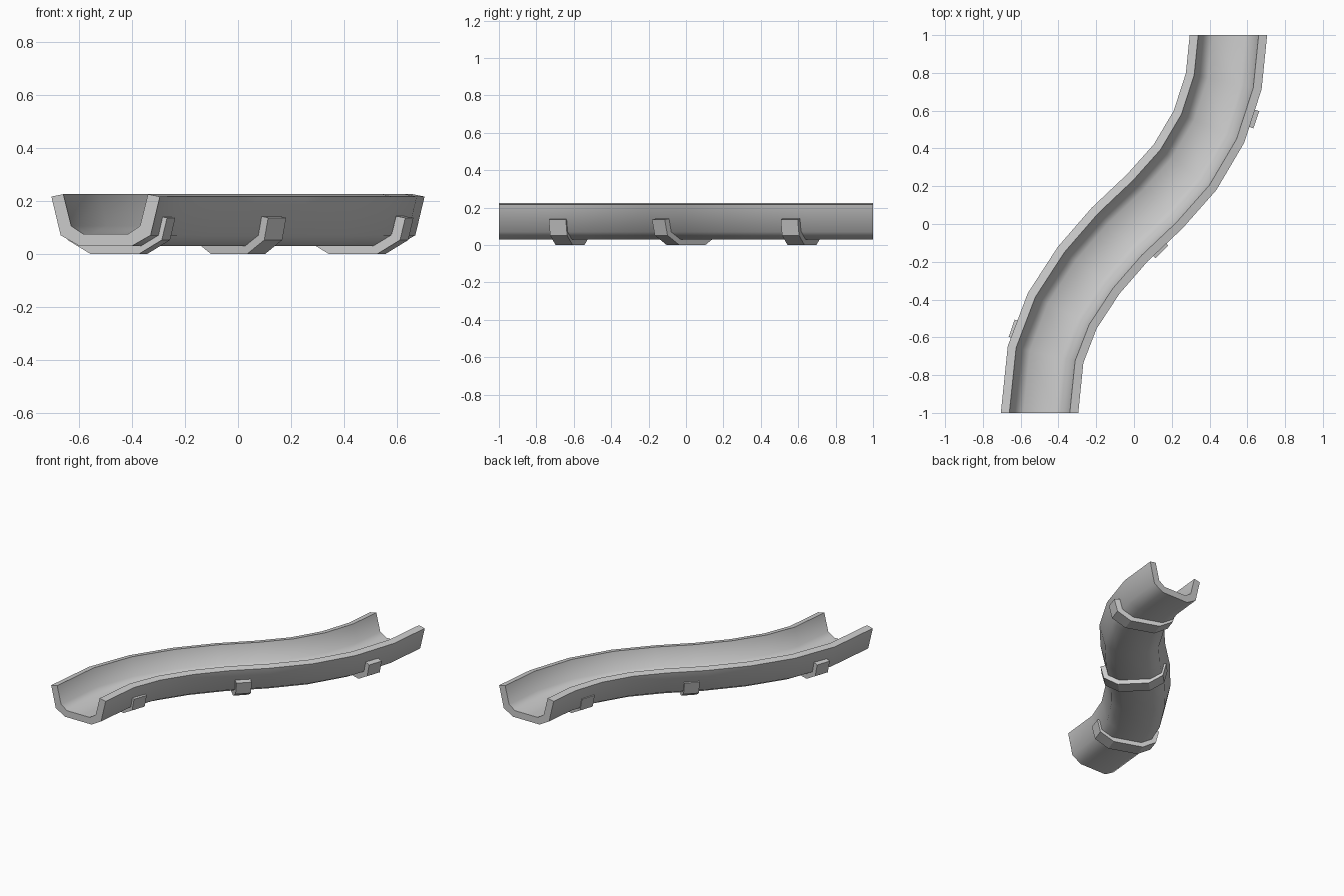
import bpy, math
from mathutils import Vector

if "Cube" in bpy.data.objects:
    bpy.data.objects.remove(bpy.data.objects["Cube"])


def loft(name, half_profile_out, half_profile_in, stations, smooth=None):
    """Sweep a mirrored U profile through (x, y, side direction) stations."""
    outer = [(-u, z) for u, z in half_profile_out] + half_profile_out[::-1]
    inner = [(u, z) for u, z in half_profile_in] + [(-u, z) for u, z in half_profile_in[::-1]]
    ring = outer + inner
    n, h = len(ring), len(half_profile_out) * 2
    verts = [(x + s.x * u, y + s.y * u, z) for x, y, s in stations for u, z in ring]
    faces = []
    for k in range(len(stations) - 1):
        for i in range(n):
            j = (i + 1) % n
            faces.append((k * n + i, (k + 1) * n + i, (k + 1) * n + j, k * n + j))
    # End caps as quads between the outer and inner outlines
    last = (len(stations) - 1) * n
    for i in range(h - 1):
        quad = (i, i + 1, n - 2 - i, n - 1 - i)
        faces.append(quad)
        faces.append(tuple(last + q for q in reversed(quad)))
    mesh = bpy.data.meshes.new(name)
    mesh.from_pydata(verts, [], faces)
    obj = bpy.data.objects.new(name, mesh)
    bpy.context.collection.objects.link(obj)
    bpy.ops.object.select_all(action='DESELECT')
    obj.select_set(True)
    bpy.context.view_layer.objects.active = obj
    bpy.ops.object.mode_set(mode='EDIT')
    bpy.ops.mesh.select_all(action='SELECT')
    bpy.ops.mesh.normals_make_consistent(inside=False)
    bpy.ops.object.mode_set(mode='OBJECT')
    if smooth:
        bpy.ops.object.shade_smooth_by_angle(angle=math.radians(smooth))
    return obj


# S-shaped channel
path = [(-0.5, -1), (-0.468, -0.69), (-0.38, -0.46), (-0.24, -0.245), (-0.075, -0.055),
        (0.11, 0.12), (0.27, 0.30), (0.397, 0.515), (0.475, 0.755), (0.5, 1)]
stations = []
for i, (x, y) in enumerate(path):
    if i in (0, len(path) - 1):
        t = Vector((0, 1))
    else:
        t = (Vector(path[i + 1]) - Vector(path[i - 1])).normalized()
    stations.append((x, y, Vector((t.y, -t.x))))

loft("channel",
     [(0.205, 0.216), (0.17, 0.07), (0.10, 0.03)],
     [(0.16, 0.225), (0.13, 0.105), (0.085, 0.075)],
     stations, smooth=50)

# Support brackets hugging the underside
for name, x, y, deg in (("front_bracket", -0.45, -0.62, 19),
                        ("middle_bracket", 0, 0, 45),
                        ("back_bracket", 0.45, 0.62, 19)):
    a = math.radians(deg)
    t, s = Vector((math.sin(a), math.cos(a))), Vector((math.cos(a), -math.sin(a)))
    loft(name,
         [(0.209, 0.136), (0.188, 0.052), (0.098, 0.0)],
         [(0.172, 0.142), (0.155, 0.075), (0.09, 0.04)],
         [(x + t.x * d, y + t.y * d, s) for d in (-0.048, 0.048)])
